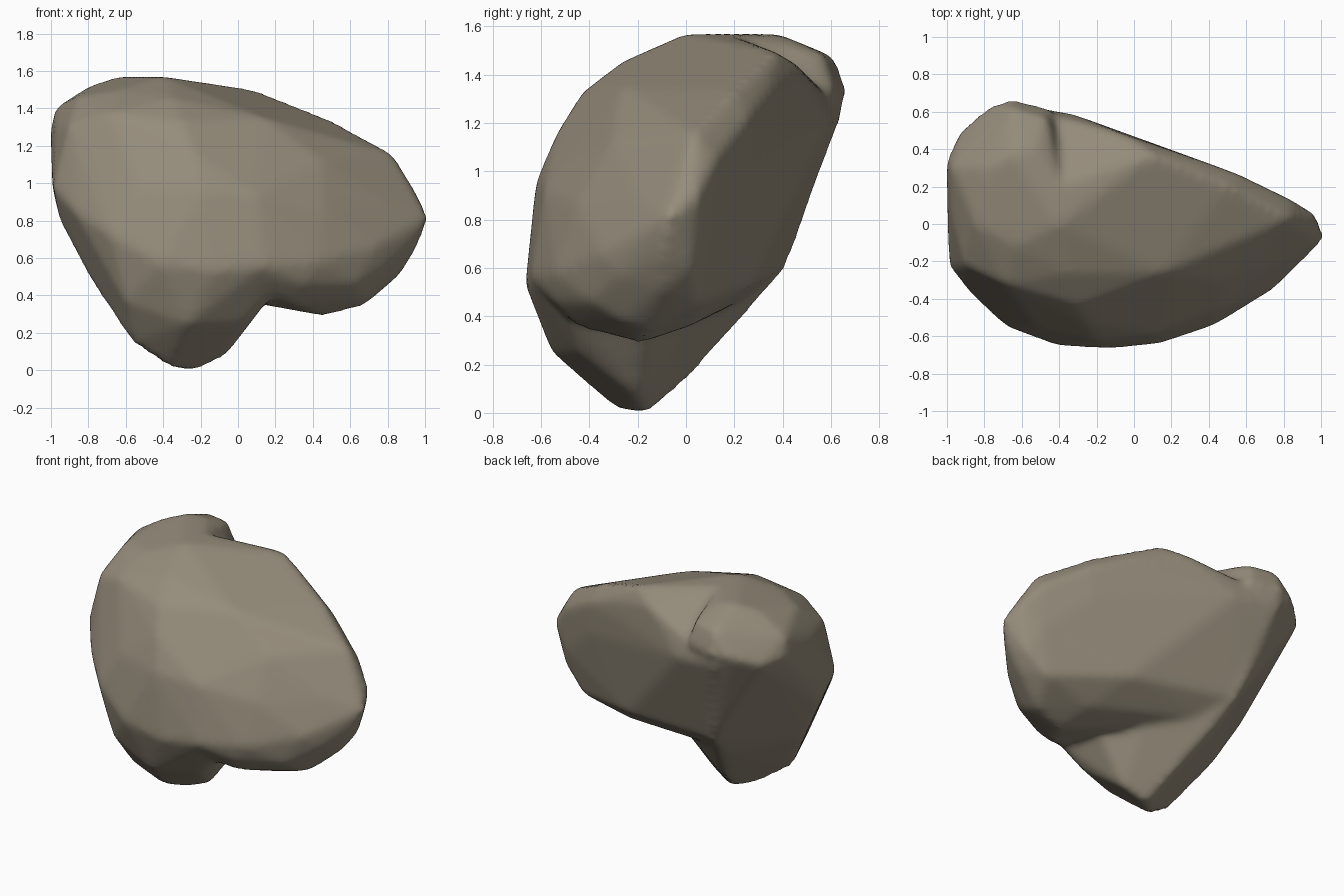
import bpy
import bmesh

# Remove the default object
default_cube = bpy.data.objects.get("Cube")
if default_cube:
    bpy.data.objects.remove(default_cube, do_unlink=True)

# Domed front, left flank and crown, shared by both halves
CORE = [
    (-.12, -.66, .53), (.14, -.635, .56), (-.41, -.645, .57), (-.68, -.545, .72),
    (-.87, -.37, .85), (-.98, -.23, .97), (-.99, -.07, 1), (-.965, -.08, .88),
    (-.94, -.1, .78), (-.2, -.615, .96), (.1, -.58, .93), (-.52, -.54, .97),
    (-.25, -.53, 1.16), (-.3, -.43, 1.32), (-.35, -.26, 1.45), (-.4, 0, 1.565),
    (-.68, -.32, 1.37), (-.9, -.22, 1.3), (-.97, .04, 1.29), (-.85, 0, 1.46),
    (-.63, -.12, 1.49), (-.4, .2, 1.555),
]

# Raised rear lobe and the blunt foot
LOBE_AND_FOOT = [
    (-.65, .66, 1.33), (-.78, .62, 1.32), (-.93, .49, 1.26), (-1, .33, 1.28),
    (-.97, .3, 1.4), (-.78, .3, 1.52), (-.64, .37, 1.565), (-.65, .61, 1.47),
    (-.45, .61, 1.34), (-.47, .56, 1.48), (-.53, .4, 1.555), (-.5, .41, .6),
    (-.48, .25, .45), (-.3, .01, .15), (-.24, -.16, 0), (-.3, -.22, 0),
    (-.37, -.29, .025), (-.08, -.2, .07), (-.56, -.35, .15), (-.27, -.55, .25),
    (-.78, -.18, .48), (-.6, -.5, .37), (.04, -.45, .26), (.18, -.5, .41),
    (.13, -.17, .36), (-.04, .06, .42),
]

# Long tapering shoulder with its flat back sloping under the lobe
SHOULDER = [
    (-.05, .47, 1.43), (.1, .37, 1.49), (.5, .2, 1.33), (.56, .26, 1.22),
    (.3, .35, 1.33), (.55, .25, 1), (.83, .03, 1.15), (.84, .125, 1.05),
    (.84, .1, .75), (.97, .045, .9), (1.015, -.075, .81), (.95, -.1, .66),
    (.9, .02, .6), (.75, .055, .46), (.86, -.1, .51), (.67, -.15, .35),
    (.67, -.26, .38), (.46, -.19, .295), (.3, -.44, .36), (.4, .03, .37),
    (.25, .27, .54), (.43, -.535, .58), (.35, -.53, .46), (.62, -.39, .46),
    (.8, -.27, .57), (.74, -.345, .66), (.45, -.45, .86), (.8, -.19, .89),
    (.15, -.26, 1.34), (.45, -.3, 1.12), (-.1, -.25, .42), (-.67, .645, 1.25),
    (-.35, .59, 1.2), (-.48, .395, .6), (-.4, .25, .48), (0, .17, .48),
    (0, -.02, .38),
]


def hull_object(name, points):
    """Wrap a cloud of corner points in a closed convex block."""
    bm = bmesh.new()
    for point in points:
        bm.verts.new(point)
    hull = bmesh.ops.convex_hull(bm, input=bm.verts[:])
    loose = set(hull["geom_interior"]) | set(hull["geom_unused"])
    spare = [item for item in loose if isinstance(item, bmesh.types.BMVert)]
    bmesh.ops.delete(bm, geom=spare, context="VERTS")
    bmesh.ops.recalc_face_normals(bm, faces=bm.faces[:])
    mesh = bpy.data.meshes.new(name)
    bm.to_mesh(mesh)
    bm.free()
    obj = bpy.data.objects.new(name, mesh)
    bpy.context.collection.objects.link(obj)
    return obj


# Merge the two halves into one rock
boulder = hull_object("boulder", CORE + LOBE_AND_FOOT)
shoulder = hull_object("boulder_shoulder", CORE + SHOULDER)
shoulder.hide_render = True

union = boulder.modifiers.new("join_shoulder", "BOOLEAN")
union.operation = "UNION"
union.solver = "EXACT"
union.object = shoulder

# Even out the surface and soften the worn edges
remesh = boulder.modifiers.new("even_surface", "REMESH")
remesh.mode = "VOXEL"
remesh.voxel_size = 0.025
soften = boulder.modifiers.new("worn_edges", "SMOOTH")
soften.factor = 0.5
soften.iterations = 8

# Make up for the thickness lost by softening
swell = boulder.modifiers.new("swell", "DISPLACE")
swell.strength = 0.006
swell.mid_level = 0

bpy.context.view_layer.objects.active = boulder
boulder.select_set(True)
for modifier_name in [modifier.name for modifier in boulder.modifiers]:
    bpy.ops.object.modifier_apply(modifier=modifier_name)
bpy.data.objects.remove(shoulder, do_unlink=True)

# Single stone colour with smooth shading
stone = bpy.data.materials.new("warm_grey_stone")
stone.use_nodes = True
stone_colour = (0.30, 0.26, 0.195, 1)
stone.diffuse_color = stone_colour
shader = next(n for n in stone.node_tree.nodes if n.type == "BSDF_PRINCIPLED")
shader.inputs["Base Color"].default_value = stone_colour
shader.inputs["Roughness"].default_value = 0.9
boulder.data.materials.clear()
boulder.data.materials.append(stone)
for polygon in boulder.data.polygons:
    polygon.use_smooth = True
    polygon.material_index = 0
